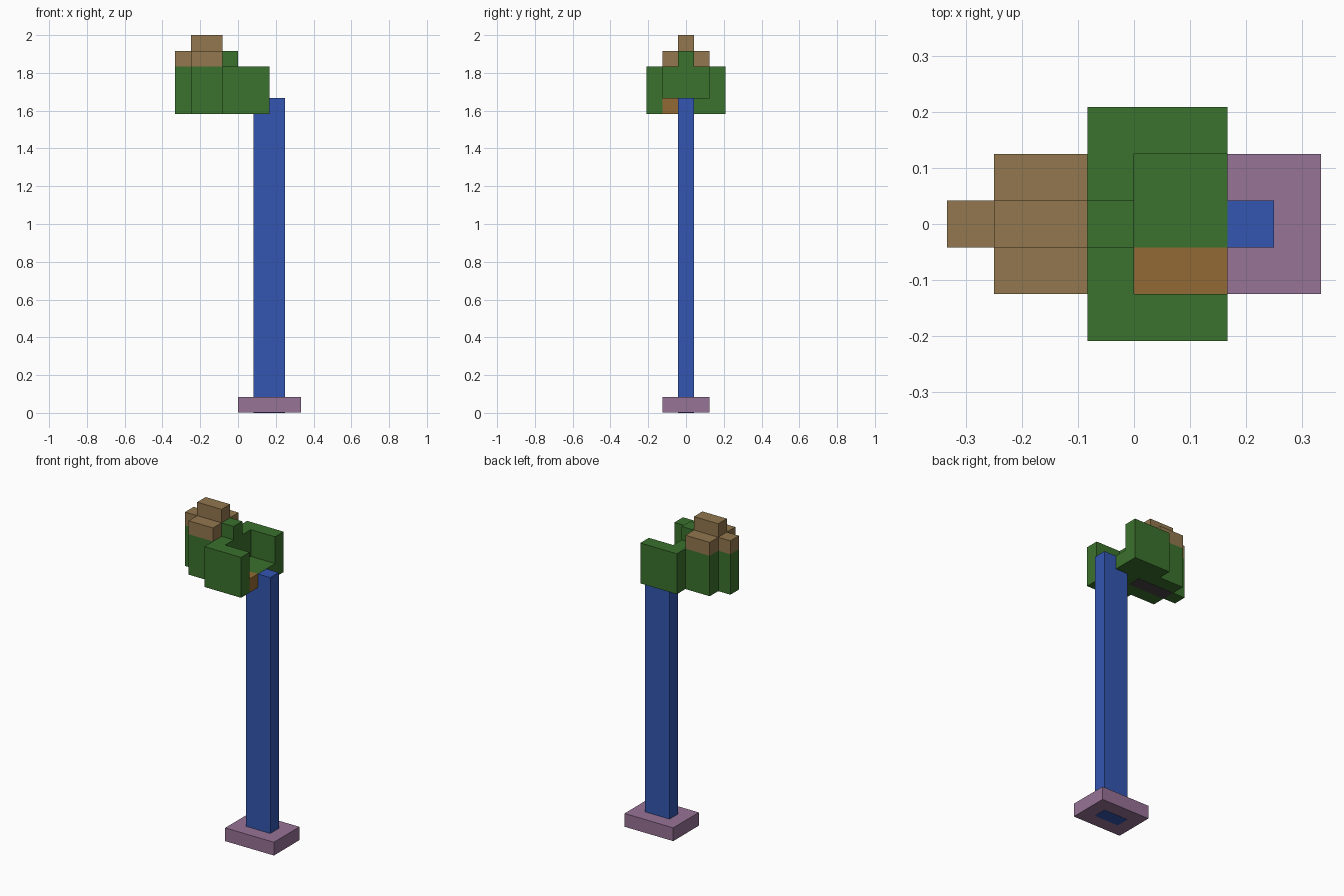
import bpy

default = bpy.data.objects.get("Cube")
if default:
    bpy.data.objects.remove(default, do_unlink=True)

U = 1 / 12      # one block
GAP = 0.015     # tiny offset, in blocks, between flush faces


def material(name, rgb):
    """Flat material from a display colour, 0 to 255 per channel."""
    linear = [((c / 255 + 0.055) / 1.055) ** 2.4 for c in rgb] + [1]
    mat = bpy.data.materials.new(name)
    mat.use_nodes = True
    mat.diffuse_color = linear
    mat.node_tree.nodes["Principled BSDF"].inputs["Base Color"].default_value = linear
    return mat


green = material("leaf green", (59, 113, 45))
brown = material("light brown", (146, 119, 78))
orange = material("orange brown", (145, 106, 51))
blue = material("blue", (51, 86, 177))
purple = material("dusty purple", (151, 115, 150))
dark = material("dark grey", (72, 66, 66))


def box(name, mat, x, y, z):
    """Box spanning the given (low, high) ranges, in blocks."""
    spans = (x, y, z)
    centre = [(a + b) / 2 * U for a, b in spans]
    bpy.ops.mesh.primitive_cube_add(size=1, location=centre)
    ob = bpy.context.object
    ob.name = name
    ob.scale = [(b - a) * U for a, b in spans]
    bpy.ops.object.transform_apply(location=False, rotation=False, scale=True)
    ob.data.materials.append(mat)
    return ob


MID = (-0.5, 0.5)
WIDE = (-1.5, 1.5)

# Stand
box("base", purple, (0, 4), WIDE, (GAP, 1))
box("pole", blue, (1, 3), MID, (0, 20))

# Cup: side walls, back wall and floor
for side, y in (("right", (-2.5, -1.5)), ("left", (1.5, 2.5))):
    box(side + "_wall", green, (-1, 2), y, (19, 22))
box("back_wall", green, (-1, 0), WIDE, (19, 22))
box("back_wall_crest", green, (-1, 0), MID, (22, 23))
box("floor", green, (0, 2), (-0.5, 1.5), (19, 20 + GAP))
box("floor_strip", orange, (0, 2), (-1.5, -0.5), (19, 20 + GAP))

# Rear body with its stepped brown cap
box("rear_body", green, (-3, -1), WIDE, (19, 22))
box("rear_tip", green, (-4, -3), MID, (19, 22))
box("cap_body", brown, (-3, -1), WIDE, (22, 23))
box("cap_tip", brown, (-4, -3), MID, (22, 23))
box("cap_ridge", brown, (-3, -1), MID, (23, 24))

# Dark core showing on the underside
box("core", dark, (-3, 0), MID, (19 - GAP, 19 + GAP))
